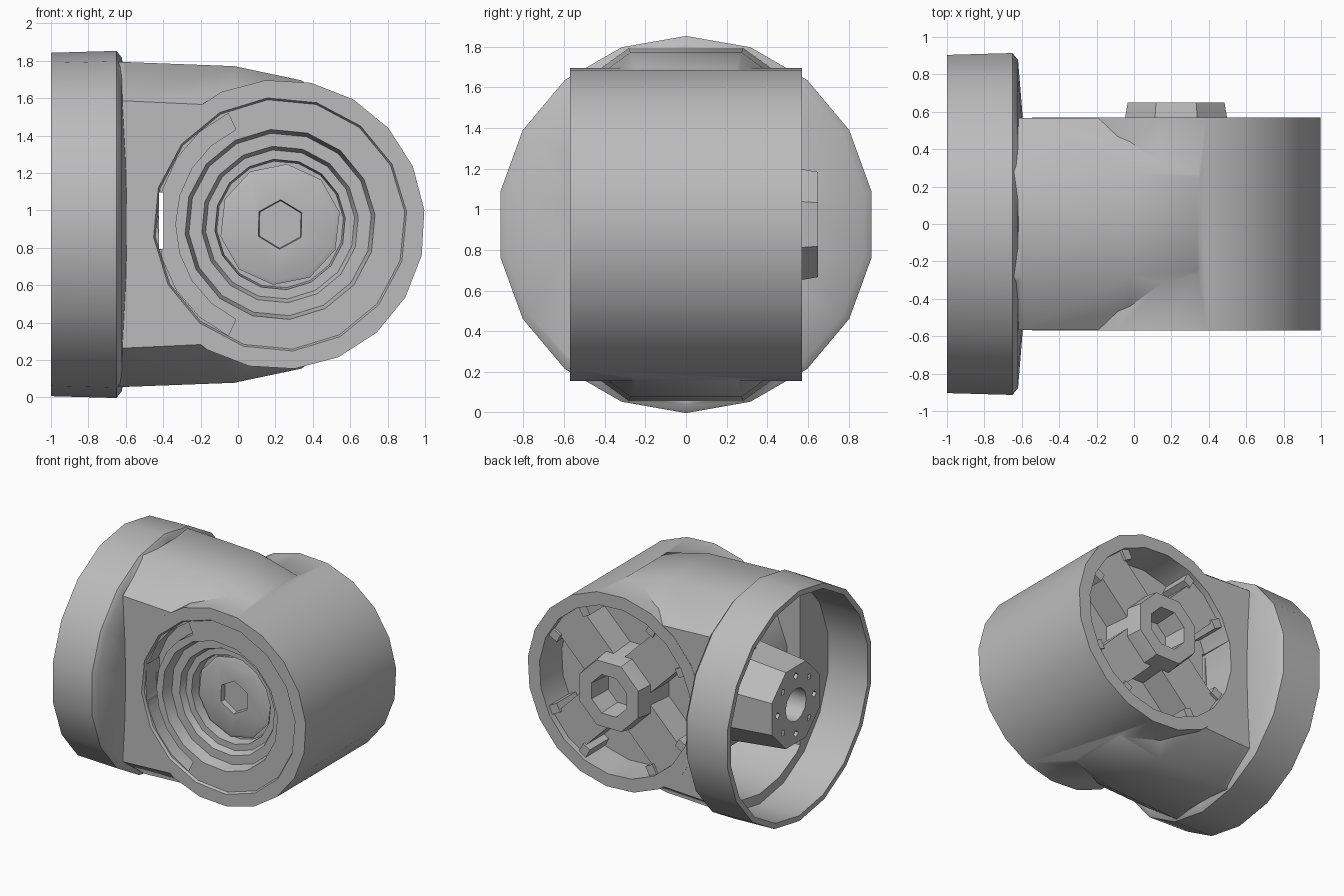
import bpy, bmesh, math
from mathutils import Matrix, Vector

if "Cube" in bpy.data.objects:
    bpy.data.objects.remove(bpy.data.objects["Cube"], do_unlink=True)

grey = bpy.data.materials.new("cast grey")
grey.use_nodes = True
COLOUR = (0.5, 0.5, 0.5, 1)
grey.diffuse_color = COLOUR
grey.node_tree.nodes["Principled BSDF"].inputs["Base Color"].default_value = COLOUR

MID = 0.925                      # height of both axes
DRUM = Vector((0.225, 0, MID))   # centre of the cross drum
TAU = math.tau


def finish(name, bm):
    bmesh.ops.recalc_face_normals(bm, faces=bm.faces)
    mesh = bpy.data.meshes.new(name)
    bm.to_mesh(mesh)
    bm.free()
    mesh.materials.append(grey)
    obj = bpy.data.objects.new(name, mesh)
    bpy.context.collection.objects.link(obj)
    return obj


def lathe(name, profile, sides, axis, phase=0.0, centre=(0, 0, MID)):
    """Solid of revolution from (radius, position) pairs, capped at both ends."""
    bm = bmesh.new()
    rings = []
    for r, h in profile:
        ring = []
        for i in range(sides):
            a = TAU * i / sides + phase
            u, v = r * math.cos(a), r * math.sin(a)
            co = Vector((h, u, v)) if axis == "x" else Vector((u, h, v))
            ring.append(bm.verts.new(co + Vector(centre)))
        rings.append(ring)
    for a, b in zip(rings, rings[1:]):
        for i in range(sides):
            j = (i + 1) % sides
            bm.faces.new((a[i], a[j], b[j], b[i]))
    bm.faces.new(rings[0])
    bm.faces.new(rings[-1])
    return finish(name, bm)


def box(name, size, centre, turn=Matrix()):
    bm = bmesh.new()
    bmesh.ops.create_cube(bm, size=1)
    bmesh.ops.scale(bm, vec=size, verts=bm.verts)
    bmesh.ops.transform(bm, matrix=Matrix.Translation(centre) @ turn, verts=bm.verts)
    return finish(name, bm)


def combine(obj, tool, operation):
    """Apply a boolean and discard the tool."""
    mod = obj.modifiers.new("cut", "BOOLEAN")
    mod.operation, mod.object, mod.solver = operation, tool, "EXACT"
    bpy.context.view_layer.objects.active = obj
    bpy.ops.object.modifier_apply(modifier=mod.name)
    bpy.data.objects.remove(tool, do_unlink=True)


def around(radius, angle, y):
    return DRUM + Vector((radius * math.cos(angle), y, radius * math.sin(angle)))


def arc_cutter(r0, r1, a0, a1, y0, y1, steps=8):
    """Curved slot cutter around the drum axis."""
    bm = bmesh.new()
    angles = [a0 + (a1 - a0) * i / steps for i in range(steps + 1)]
    loop = [around(r1, a, y0) for a in angles] + [around(r0, a, y0) for a in reversed(angles)]
    face = bm.faces.new([bm.verts.new(p) for p in loop])
    out = bmesh.ops.extrude_face_region(bm, geom=[face])["geom"]
    verts = [g for g in out if isinstance(g, bmesh.types.BMVert)]
    bmesh.ops.translate(bm, vec=(0, y1 - y0, 0), verts=verts)
    return finish("slot_cutter", bm)


# Neck: faceted tapering barrel with a flat top, trimmed on the front and back
body = lathe("housing", [(0.913, -0.7), (0.913, -0.6), (0.89, -0.02), (0.81, 0.34), (0.64, 0.55)],
             10, "x", math.pi / 10 + math.pi / 2)
combine(body, box("clip", (3, 1.136, 3), (0, 0, MID)), "INTERSECT")

# Flange cup around the open end, with a slightly conical shoulder
flange = lathe("flange", [(0.918, -1), (0.928, -0.65), (0.89, -0.62), (0.58, -0.595)], 18, "x", math.pi / 2)
combine(body, flange, "UNION")
combine(body, lathe("cup_cutter", [(0.875, -1.1), (0.875, -0.65)], 18, "x", math.pi / 2), "DIFFERENCE")
cavity = lathe("cavity", [(0.8, -0.8), (0.78, 0.0)], 20, "x", math.pi / 2)
combine(cavity, box("clip", (3, 1.02, 3), (0, 0, MID)), "INTERSECT")
combine(body, cavity, "DIFFERENCE")

# Cross drum with rings stepping inward at the front and an open back recess
combine(body, lathe("drum", [(0.775, -0.57), (0.775, 0.57)], 20, "y", 0.1, DRUM), "UNION")
rings = lathe("ring_cutter", [
    (0.68, -0.7), (0.68, -0.57), (0.67, -0.55), (0.51, -0.55), (0.49, -0.46),
    (0.42, -0.46), (0.4, -0.41), (0.35, -0.41), (0.34, -0.33)], 16, "y", 0.1, DRUM)
combine(body, rings, "DIFFERENCE")
combine(body, lathe("recess_cutter", [(0.675, 0.7), (0.665, 0.3)], 20, "y", 0.1, DRUM), "DIFFERENCE")

# Curved slot on the neck side of the front, and a narrow through slit
combine(body, arc_cutter(0.56, 0.655, math.radians(115), math.radians(245), -0.7, -0.42), "DIFFERENCE")
combine(body, box("slit", (0.025, 1.4, 0.3), (-0.41, 0, MID + 0.02)), "DIFFERENCE")

# Central front cap with a hexagonal socket
cap = lathe("front_cap", [(0.31, -0.25), (0.325, -0.36), (0.3, -0.37)], 10, "y", 0.2, DRUM)
combine(cap, lathe("socket", [(0.15, -0.5), (0.12, -0.28)], 6, "y", 0.5, DRUM), "DIFFERENCE")

# Back hub with an octagonal socket
hub = lathe("back_hub", [(0.31, 0.27), (0.295, 0.57), (0.28, 0.65)], 8, "y", math.pi / 8, DRUM)
combine(hub, lathe("socket", [(0.17, 0.7), (0.15, 0.46)], 8, "y", math.pi / 8, DRUM), "DIFFERENCE")

# Four diagonal spokes with a pair of small lugs at each end
parts = [body, cap, hub]
for k in range(4):
    a = TAU * (k + 0.5) / 4
    turn = Matrix.Rotation(-a, 4, "Y")
    parts.append(box(f"back_spoke_{k + 1}", (0.44, 0.24, 0.32), around(0.45, a, 0.4), turn))
    for side in (-1, 1):
        b = a + side * 0.3
        parts.append(box(f"lug_{k + 1}_{'a' if side < 0 else 'b'}", (0.08, 0.26, 0.07),
                         around(0.63, b, 0.41), Matrix.Rotation(-b, 4, "Y")))

# Bearing post inside the cup, bored and ringed with screw holes
post = lathe("cup_post", [(0.33, -0.97), (0.38, -0.5)], 8, "x", math.pi / 8)
combine(post, lathe("bore", [(0.13, -1.1), (0.13, -0.62)], 12, "x"), "DIFFERENCE")
for i in range(8):
    a = TAU * i / 8
    at = (0, 0.23 * math.cos(a), MID + 0.23 * math.sin(a))
    combine(post, lathe("screw_hole", [(0.028, -1.1), (0.028, -0.85)], 4, "x", a, at), "DIFFERENCE")
parts.append(post)

# Stiffening rib above the post
parts.append(box("upper_rib", (0.3, 0.05, 0.5), (-0.45, 0, MID + 0.57)))

# Smooth round walls, crisp edges
bpy.ops.object.select_all(action="DESELECT")
for obj in parts:
    obj.select_set(True)
bpy.context.view_layer.objects.active = body
bpy.ops.object.shade_smooth_by_angle(angle=math.radians(38))
